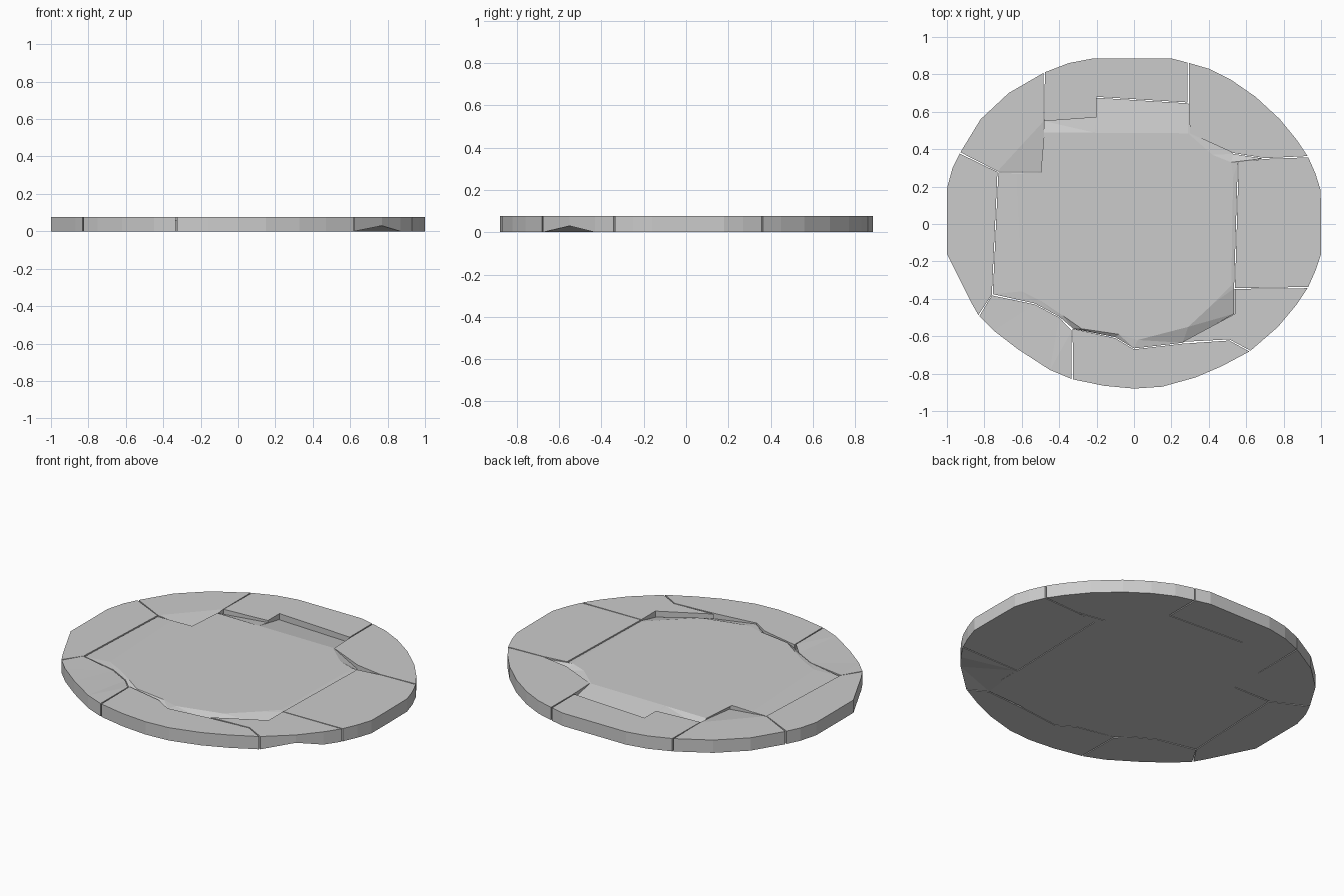
import bpy, bmesh
from mathutils import Vector

H = 0.077  # slab thickness

# Outer outline of the disc, clockwise from the back left
OUTLINE = [(-.48, .81), (-.35, .86), (-.22, .885), (.2, .885), (.29, .862),
           (.4, .83), (.52, .77), (.65, .68), (.78, .56), (.87, .45), (.93, .36),
           (.97, .27), (.998, .18), (1, 0), (1, -.16), (.97, -.25), (.93, -.34),
           (.87, -.43), (.77, -.55), (.62, -.68),
           (.47, -.76), (.33, -.82), (.15, -.87), (0, -.88), (-.16, -.865), (-.33, -.83),
           (-.45, -.78), (-.62, -.67), (-.75, -.57), (-.83, -.49),
           (-.87, -.42), (-.97, -.22), (-1, -.16), (-1, .19), (-.97, .3), (-.93, .38),
           (-.82, .56), (-.67, .7)]

# Ring stones: start and end on the outline, inner edge (x, y, drop of top), bottom lift
STONES = [
    ("back_stone", 0, 4, [(-.48, .55, 0), (-.2, .57, 0), (-.2, .68, 0), (.287, .65, 0)], {}),
    ("back_right_stone", 4, 10, [(.293, .65, 0), (.3, .485, 0), (.53, .38, 0), (.7, .352, 0)], {}),
    ("right_stone", 10, 16, [(.7, .348, 0), (.56, .33, 0), (.54, -.343, 0)], {}),
    ("front_right_stone", 16, 19, [(.54, -.347, 0), (.54, -.48, 0), (.26, -.63, 0),
                                   (.51, -.617, 0)], {18: .03}),
    ("front_stone", 19, 25, [(.51, -.623, 0), (.26, -.64, 0), (0, -.67, 0), (-.1, -.61, 0),
                             (-.328, -.56, 0)], {}),
    ("front_left_stone", 25, 29, [(-.333, -.57, 0), (-.4, -.5, .006), (-.53, -.43, .006),
                                  (-.76, -.382, 0)], {}),
    ("left_stone", 29, 35, [(-.76, -.378, 0), (-.73, .278, 0)], {}),
    ("back_left_stone", 35, 38, [(-.73, .282, 0), (-.48, .28, .025), (-.483, .55, 0)], {}),
]

# Central slab: rim x, y, drop of the rim, then matching corner of the flat top
CENTRE = [
    (-.48, .55, .03, -.48, .49), (-.2, .57, .012, -.21, .488), (-.2, .675, .035, -.2, .487),
    (.29, .645, .03, .29, .485), (.53, .375, .025, .42, .37), (.69, .35, .01, .52, .33),
    (.555, .325, .004, .53, .25), (.535, -.345, .004, .52, -.33), (.535, -.48, .035, .43, -.42),
    (.26, -.635, .03, .29, -.55), (0, -.665, .004, .02, -.62), (-.1, -.605, .015, -.08, -.59),
    (-.325, -.56, .02, -.28, -.56), (-.4, -.495, .004, -.38, -.49), (-.53, -.425, .004, -.5, -.41),
    (-.755, -.375, .004, -.6, -.36), (-.725, .275, .004, -.63, .27), (-.485, .275, 0, -.5, .26),
]


def solid(name, base, top, cap=None):
    """Closed faceted block from a base loop, a top loop and an optional inset cap."""
    bm = bmesh.new()
    loops = [[bm.verts.new(p) for p in ring] for ring in (base, top, cap) if ring]
    for lo, hi in zip(loops, loops[1:]):
        for i in range(len(lo)):
            j = (i + 1) % len(lo)
            bm.faces.new((lo[i], lo[j], hi[j], hi[i]))
    bm.faces.new(loops[0][::-1])
    bm.faces.new(loops[-1])
    bmesh.ops.triangulate(bm, faces=bm.faces[:])
    bmesh.ops.recalc_face_normals(bm, faces=bm.faces[:])
    me = bpy.data.meshes.new(name)
    bm.to_mesh(me)
    bm.free()
    bpy.context.collection.objects.link(bpy.data.objects.new(name, me))


# Ring of stones, each pulled back slightly at its ends to open the cracks
for name, a, b, inner, lift in STONES:
    base, top = [], []
    for k in range(a, b + 1):
        p = Vector(OUTLINE[k % len(OUTLINE)])
        if k in (a, b):
            near = Vector(OUTLINE[(k + (1 if k == a else -1)) % len(OUTLINE)])
            p += (near - p).normalized() * .004
        base.append((p.x, p.y, lift.get(k, 0)))
        top.append((p.x, p.y, H))
    for x, y, d in reversed(inner):
        base.append((x, y, 0))
        top.append((x, y, H - d))
    solid(name, base, top)

# Central slab with chipped, sloping edges
solid("centre_slab",
      [(x, y, 0) for x, y, *_ in CENTRE],
      [(x, y, H - d) for x, y, d, *_ in CENTRE],
      [(u, v, H) for *_, u, v in CENTRE])
